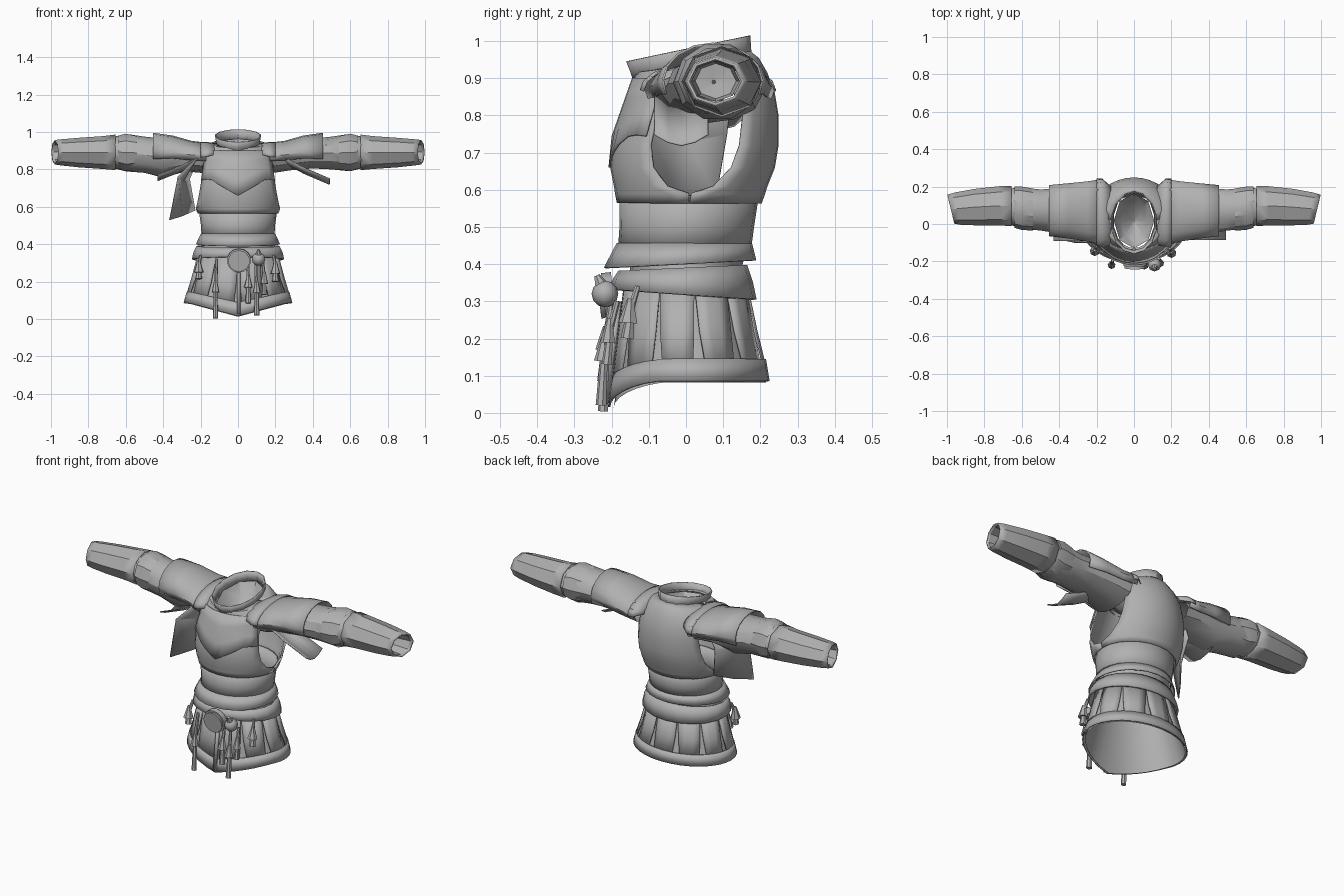
import bpy, bmesh, math
from mathutils import Vector

cube = bpy.data.objects.get("Cube")
if cube:
    bpy.data.objects.remove(cube)

cloth = bpy.data.materials.new("plain_grey")
cloth.use_nodes = True
GREY = (0.44, 0.44, 0.44, 1)
cloth.diffuse_color = GREY
cloth.node_tree.nodes["Principled BSDF"].inputs["Base Color"].default_value = GREY


def finish(name, bm, thick=0, angle=32):
    """Turn a bmesh into a named, shaded object."""
    bmesh.ops.recalc_face_normals(bm, faces=bm.faces)
    mesh = bpy.data.meshes.new(name)
    bm.to_mesh(mesh)
    bm.free()
    obj = bpy.data.objects.new(name, mesh)
    bpy.context.collection.objects.link(obj)
    mesh.materials.append(cloth)
    bpy.ops.object.select_all(action='DESELECT')
    obj.select_set(True)
    bpy.context.view_layer.objects.active = obj
    bpy.ops.object.shade_smooth_by_angle(angle=math.radians(angle))
    if thick:
        mod = obj.modifiers.new("thickness", 'SOLIDIFY')
        mod.thickness = thick
        mod.offset = 0


def grid(name, rings, closed=False, thick=0):
    """Skin a list of equal-length point rows."""
    bm = bmesh.new()
    rows = [[bm.verts.new(p) for p in ring] for ring in rings]
    n = len(rows[0])
    for low, high in zip(rows, rows[1:]):
        for i in range(n if closed else n - 1):
            j = (i + 1) % n
            bm.faces.new((low[i], low[j], high[j], high[i]))
    finish(name, bm, thick)


def around(angle, z, rx, front, back, tilt=0):
    """Point on a body outline; angle 0 is the front."""
    mid, ry = (front + back) / 2, (back - front) / 2
    y = mid - ry * math.cos(angle)
    return Vector((rx * math.sin(angle), y, z + tilt * (y - mid)))


def shell(name, rows, n=24, thick=0, shape=None):
    rings = []
    for row in rows:
        ring = [around(math.tau * i / n, *row) for i in range(n)]
        rings.append([shape(p) for p in ring] if shape else ring)
    grid(name, rings, True, thick)


def panel(name, rows, centre, n=12, thick=0):
    """Part of a body outline; each row ends with its half-width in degrees."""
    rings = []
    for *row, half in rows:
        angles = [math.radians(centre + half * (2 * i / n - 1)) for i in range(n + 1)]
        rings.append([around(a, *row) for a in angles])
    grid(name, rings, False, thick)


# Vest front and back, cut away around the armholes
vest = [(.565, .212, -.182, .2, 0, 90), (.59, .222, -.187, .209, 0, 89),
        (.61, .228, -.19, .215, 0, 72), (.66, .236, -.2, .235, 0, 61),
        (.72, .234, -.195, .245, 0, 57), (.80, .224, -.17, .245, 0, 56),
        (.86, .21, -.15, .235, 0, 63), (.905, .19, -.138, .215, .05, 82),
        (.932, .155, -.136, .193, .12, 90), (.94, .112, -.13, .17, .2, 90)]
panel("vest_front", vest, 0, thick=.008)
panel("vest_back", vest, 180, thick=.008)

# Chest yoke with a pointed lower edge
yoke = []
for t in (0, .35, .7, 1):
    ring = []
    for i in range(13):
        s = i / 6 - 1
        low = .66 + .09 * min(1, abs(s) * 1.4) - .02 * max(0, abs(s) - .7)
        z = low + (.9 - low) * t
        front = -.206 + .07 * max(0, (z - .72) / .2)
        ring.append(around(math.radians(54 * s), z, .242 - .03 * t, front, .24))
    yoke.append(ring)
grid("chest_yoke", yoke, thick=.005)

# Waist piece and flared lower edge
shell("waist", [(.44, .192, -.18, .172), (.5, .195, -.176, .18),
                (.585, .207, -.176, .193)], thick=.006)
shell("waist_flare", [(.4, .222, -.218, .186, .05), (.455, .196, -.184, .175)], thick=.006)
shell("undershirt", [(.33, .2, -.16, .16), (.39, .185, -.15, .15), (.45, .18, -.165, .165)])

# Tilted collar and the lining closing the neck
shell("collar", [(.92, .112, -.138, .175, .19), (.95, .116, -.147, .172, .2),
                 (.98, .122, -.158, .17, .21)], 14, .006)
shell("neck_lining", [(.83, .004, .01, .02), (.88, .07, -.09, .12, .1),
                      (.935, .108, -.13, .165, .2)], 8)

# Belt
shell("belt", [(.318, .242, -.2, .185, -.07), (.355, .234, -.192, .175, -.02),
               (.388, .218, -.178, .16, .05)], 20, .01)


# Skirt: lining, tapering panels and hem band
def dip(p):
    """Drop the lower front of the skirt to a point."""
    if p.y < .02:
        fall = max(0, 1 - abs(p.x) / .26) * max(0, 1 - p.z / .4)
        p.z -= .088 * fall
    return p


shell("skirt_lining", [(.082, .277, -.195, .215), (.2, .24, -.172, .182),
                       (.37, .19, -.145, .145)], 32, shape=dip)
COUNT = 11
for k in range(COUNT):
    centre = (k + .5) * 360 / COUNT
    step = 180 / COUNT
    rows = [(.13, .274, -.198, .212, 0, step * .72), (.22, .247, -.185, .19, 0, step * .86),
            (.35, .212, -.165, .163, 0, step)]
    rings = [[dip(around(math.radians(centre + half * s), *row)) for s in (-1, -.35, .35, 1)]
             for *row, half in rows]
    grid("skirt_panel", rings, thick=.006)
shell("skirt_hem", [(.085, .288, -.207, .222), (.145, .272, -.198, .212)], 32, .006, dip)
grid("skirt_front_edge", [[(-.005, -.212, .03), (.012, -.218, .025)],
                          [(-.005, -.178, .3), (.012, -.182, .3)]], thick=.012)


# Sleeves: rows of x, bottom z, top z, front y, back y
def sleeve(name, side, rows, n=10, thick=0, arc=(0, 360), sag=0):
    """Tube along x; sag lowers the upper arm, and the wrist is cut at a slant."""
    rings = []
    full = arc[1] - arc[0] == 360
    for x, z0, z1, y0, y1 in rows:
        z0 -= sag * math.exp(-((x - .41) / .09) ** 2)
        ring = []
        for i in range(n if full else n + 1):
            a = math.radians(arc[0] + (arc[1] - arc[0]) * i / n)
            y = (y0 + y1) / 2 + (y1 - y0) / 2 * math.cos(a)
            slant = max(0, x - .85) * 1.7 * (y1 - y)
            ring.append((side * (x - slant), y,
                         (z0 + z1) / 2 + (z1 - z0) / 2 * math.sin(a)))
        rings.append(ring)
    grid(name, rings, full, thick)


def sheet(name, top, bottom, y0, y1, bulge=0):
    """Hanging cloth piece spanning front to back, given as x and z pairs."""
    rings = []
    for t in (0, .5, 1):
        x = top[0] + (bottom[0] - top[0]) * t
        z = top[1] + (bottom[1] - top[1]) * t
        push = bulge * math.sin(math.pi * t)
        rings.append([(x + push, y0 + (y1 - y0) * s, z - .03 * math.sin(math.pi * s))
                      for s in (0, .25, .5, .75, 1)])
    grid(name, rings, thick=.005)


for side, label, sag in ((1, "left", 0), (-1, "right", .05)):
    sleeve(label + "_upper_sleeve", side,
           [(.18, .78, .93, -.085, .205), (.28, .795, .94, -.06, .2), (.4, .805, .965, -.05, .19),
            (.5, .8, .975, -.035, .185), (.6, .79, .99, -.025, .195),
            (.66, .805, .975, -.005, .19), (.72, .825, .96, .01, .18)], 12, sag=sag)
    sleeve(label + "_forearm_cuff", side,
           [(.655, .8, .982, -.008, .2), (.72, .806, .974, -.003, .198),
            (.85, .815, .965, -.003, .184), (.96, .825, .957, .0, .164),
            (.997, .83, .953, .006, .152)], 8, .008)
    sleeve(label + "_wrist_lining", side,
           [(.88, .885, .895, .07, .08), (.89, .845, .94, .025, .135),
            (.985, .837, .947, .014, .145)], 8)
    sleeve(label + "_shoulder_cap", side,
           [(.17, .8, .94, -.11, .237), (.25, .8, .95, -.09, .225),
            (.35, .8, .978, -.075, .215), (.455, .79, .993, -.062, .205)],
           10, .006, (-20, 200))
    # Strap over the shoulder seam
    sleeve(label + "_shoulder_strap", side,
           [(.125, .82, .937, -.11, .2), (.17, .79, .945, -.122, .24),
            (.2, .785, .945, -.115, .24)], 10, .005, (0, 180))
    sleeve(label + "_elbow_fold", side,
           [(.54, .795, .982, -.035, .19), (.6, .785, .996, -.032, .2),
            (.64, .8, .985, -.02, .2)], 10)

# Loose cloth under the arms
sheet("left_underarm_flap", (.24, .87), (.49, .75), -.085, .06, -.015)
sheet("right_underarm_flap", (-.22, .86), (-.43, .77), -.09, .1, .01)
grid("right_side_flap", [[(-.22, -.1, .86), (-.24, .01, .84), (-.22, .12, .84)],
                         [(-.32, -.1, .76), (-.3, .01, .73), (-.26, .11, .75)],
                         [(-.365, -.09, .53), (-.3, .0, .55), (-.23, .08, .58)]], thick=.006)


# Belt ornaments
def stem(name, top, bottom, r_top, r_bottom, sides=7):
    a, b = Vector(top), Vector(bottom)
    turn = (a - b).to_track_quat('Z', 'Y').to_matrix().to_4x4()
    turn.translation = (a + b) / 2
    bm = bmesh.new()
    bmesh.ops.create_cone(bm, cap_ends=True, segments=sides, radius1=r_bottom,
                          radius2=r_top, depth=(a - b).length, matrix=turn)
    finish(name, bm)


stem("belt_disc", (.005, -.198, .315), (.005, -.235, .31), .05, .058, 14)
stem("belt_disc_rim", (.005, -.195, .315), (.005, -.222, .312), .064, .064, 14)
knob = bmesh.new()
bmesh.ops.create_uvsphere(knob, u_segments=8, v_segments=6, radius=.036)
bmesh.ops.translate(knob, verts=knob.verts, vec=(.11, -.218, .32))
finish("belt_knob", knob, angle=60)
stem("knob_cap", (.11, -.24, .37), (.11, -.222, .33), .008, .024)

# Hanging tassels: x, y, top z, bottom z, width
for x, y, top, low, w in ((-.12, -.215, .32, .004, .014), (.1, -.22, .3, .02, .015),
                          (.055, -.215, .3, .085, .016), (.14, -.205, .3, .13, .014),
                          (.2, -.15, .34, .2, .018), (-.21, -.14, .34, .215, .018)):
    knot = low + (top - low) * .55
    stem("tassel_cord", (x * .95, y + .02, top), (x, y, knot), .008, .01)
    stem("tassel_bell", (x, y, knot + .03), (x, y - .005, knot - .035), .008, w * 1.5)
    stem("tassel_end", (x, y, knot - .02), (x, y - .008, low), w * .7, w)
